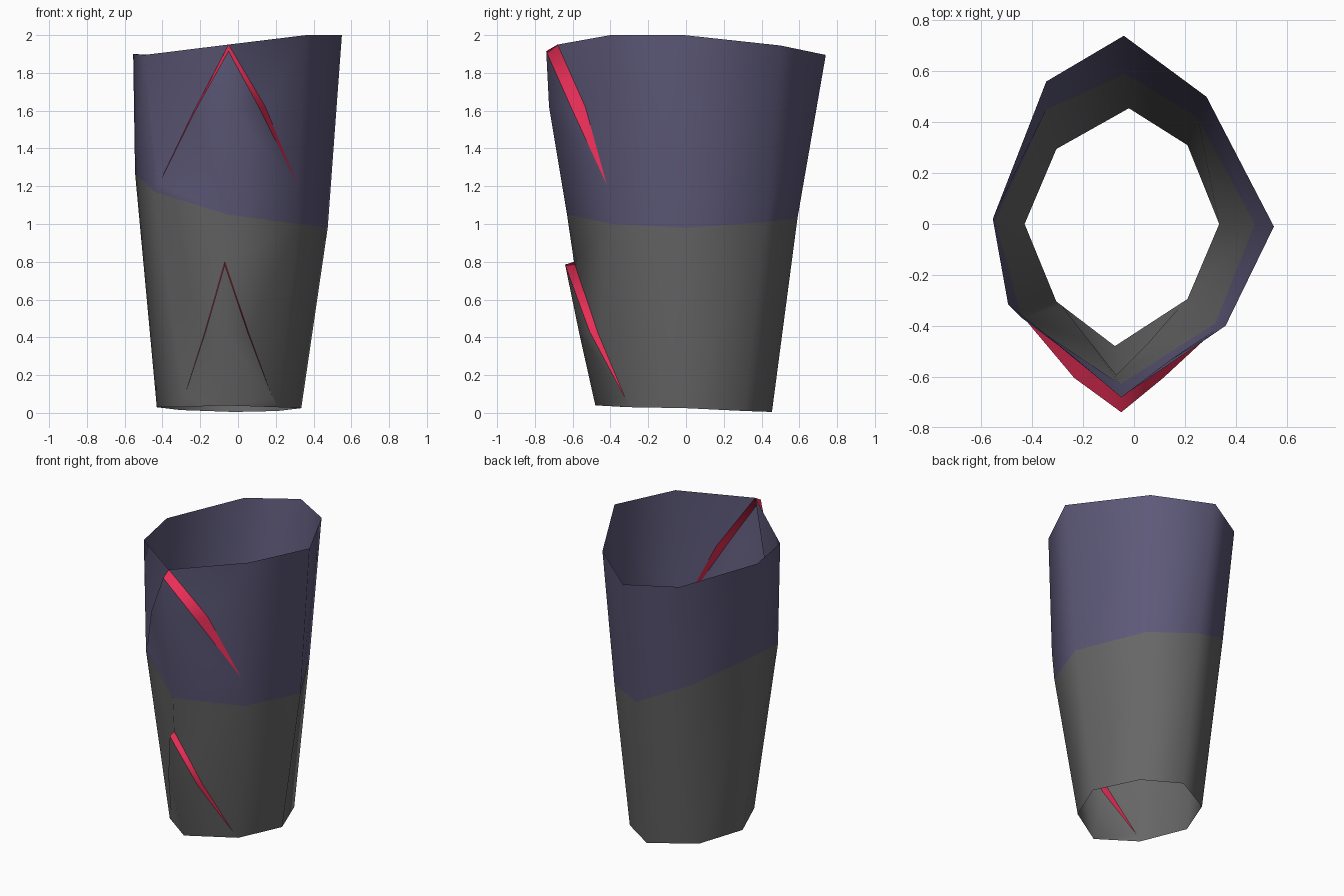
import bpy, bmesh
from mathutils import Vector

if "Cube" in bpy.data.objects:
    bpy.data.objects.remove(bpy.data.objects["Cube"])


def material(name, rgb):
    m = bpy.data.materials.new(name)
    m.diffuse_color = (*rgb, 1.0)
    m.use_nodes = True
    m.node_tree.nodes["Principled BSDF"].inputs["Base Color"].default_value = m.diffuse_color
    return m


BLUE, GREY, RED = 0, 1, 2
mats = [material("slate_blue", (0.110, 0.100, 0.190)),
        material("dark_grey", (0.135, 0.135, 0.135)),
        material("crimson", (0.88, 0.030, 0.103))]

# Eight-sided rings, starting at the front corner and going counter-clockwise
BOTTOM = [(-0.075, -0.48, 0.04), (0.21, -0.295, 0.03), (0.335, 0.0, 0.025), (0.21, 0.31, 0.01),
          (-0.02, 0.455, 0.005), (-0.305, 0.295, 0.015), (-0.43, 0.0, 0.03), (-0.305, -0.305, 0.03)]
MIDDLE = [(-0.055, -0.63, 1.05), (0.32, -0.39, 1.0), (0.475, 0.0, 0.98), (0.25, 0.42, 1.01),
          (-0.035, 0.59, 1.03), (-0.345, 0.45, 1.17), (-0.545, 0.01, 1.27), (-0.44, -0.37, 1.17)]
TOP = [(-0.05, -0.68, 1.95), (0.36, -0.40, 2.0), (0.55, -0.01, 2.0), (0.285, 0.50, 1.945),
       (-0.04, 0.74, 1.895), (-0.345, 0.56, 1.89), (-0.555, 0.02, 1.90), (-0.495, -0.315, 1.895)]

bm = bmesh.new()


def vert(co):
    return bm.verts.new(co)


def face(mat, right, *vs):
    """Add a face; vertex order is reversed on the left half."""
    f = bm.faces.new(vs if right else vs[::-1])
    f.material_index = mat
    f.smooth = True


bot, mid, top = [[vert(c) for c in ring] for ring in (BOTTOM, MIDDLE, TOP)]

# Side and back walls
for i in range(1, 7):
    face(GREY, True, bot[i], bot[i + 1], mid[i + 1], mid[i])
    face(BLUE, True, mid[i], mid[i + 1], top[i + 1], top[i])

# Raised flap peaks and their front creases
up_peak, up_crease = vert((-0.05, -0.74, 1.915)), vert((-0.05, -0.725, 1.62))
low_seam = vert((-0.07, -0.593, 0.80))
low_peak, low_crease = vert((-0.07, -0.64, 0.785)), vert((-0.07, -0.565, 0.42))

# Per side: wall bend, flap bend and end point of the chevron leg
UPPER = {1: ((0.145, -0.533, 1.62), (0.115, -0.605, 1.61), (0.315, -0.42, 1.21)),
         7: ((-0.238, -0.522, 1.59), (-0.235, -0.605, 1.585), (-0.42, -0.385, 1.21))}
LOWER = {1: ((0.058, -0.465, 0.42), (0.05, -0.51, 0.43), (0.185, -0.32, 0.075)),
         7: ((-0.178, -0.457, 0.42), (-0.172, -0.51, 0.43), (-0.285, -0.32, 0.085))}

for i in (1, 7):
    r = i == 1
    # Upper chevron: wall above, red step, flap below
    b, b2, c = [vert(p) for p in UPPER[i]]
    face(BLUE, r, top[0], b, top[i])
    face(BLUE, r, b, c, top[i])
    face(BLUE, r, c, mid[i], top[i])
    face(RED, r, up_peak, b2, b, top[0])
    face(RED, r, b2, c, b)
    face(BLUE, r, up_peak, up_crease, b2)
    face(BLUE, r, up_crease, mid[0], c, b2)
    face(BLUE, r, mid[0], mid[i], c)
    # Lower chevron
    b, b2, c = [vert(p) for p in LOWER[i]]
    face(GREY, r, low_seam, b, mid[i], mid[0])
    face(GREY, r, b, c, bot[i], mid[i])
    face(RED, r, low_peak, b2, b, low_seam)
    face(RED, r, b2, c, b)
    face(GREY, r, low_peak, low_crease, b2)
    face(GREY, r, low_crease, bot[0], c, b2)
    face(GREY, r, bot[0], bot[i], c)

# Hard edges around the red steps
for e in bm.edges:
    reds = [f.material_index == RED for f in e.link_faces]
    if any(reds) and not all(reds):
        e.smooth = False

mesh = bpy.data.meshes.new("sleeve")
bm.to_mesh(mesh)
bm.free()
for m in mats:
    mesh.materials.append(m)
sleeve = bpy.data.objects.new("sleeve", mesh)
bpy.context.collection.objects.link(sleeve)
